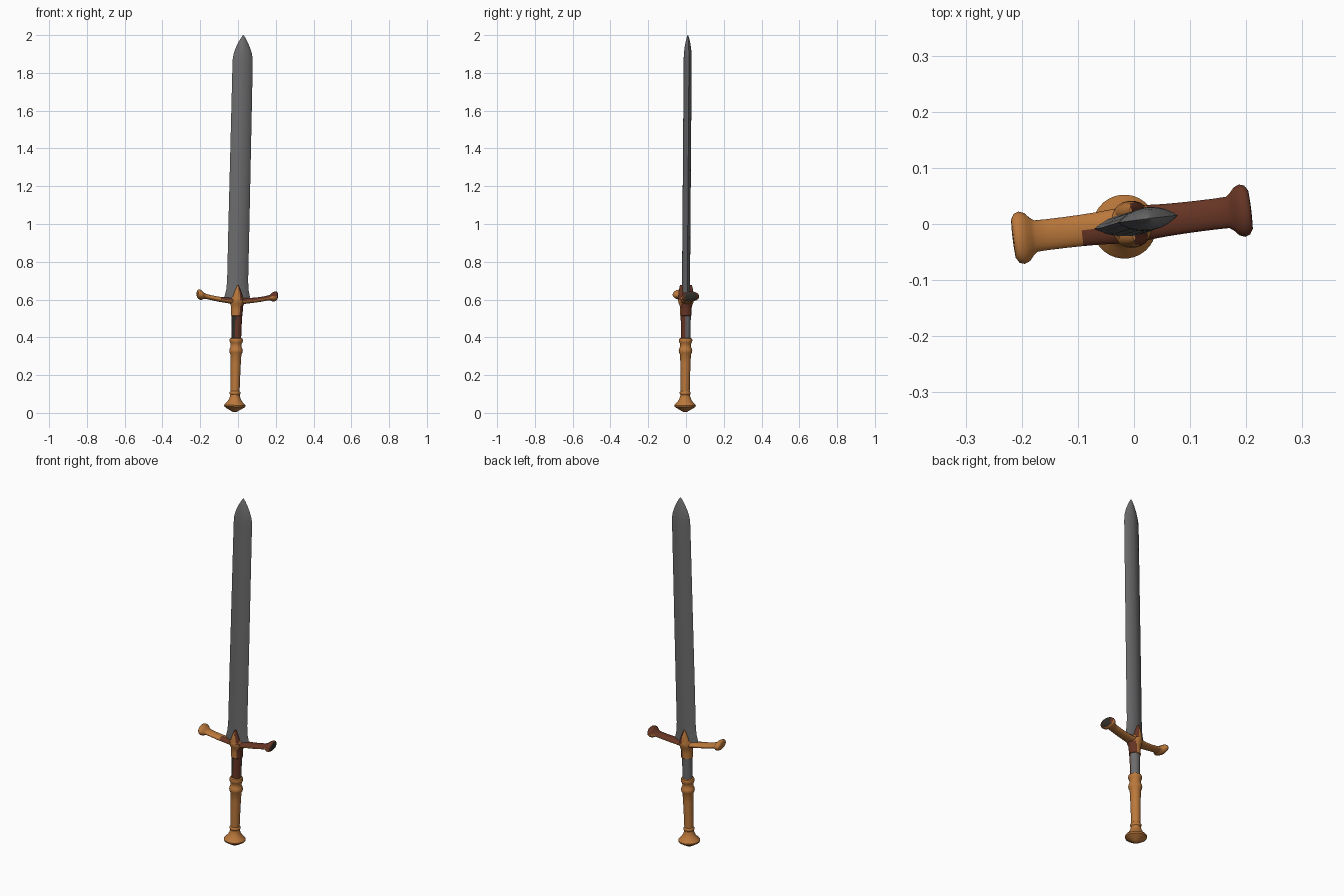
import bpy, bmesh, math
from mathutils import Matrix, Vector

if "Cube" in bpy.data.objects:
    bpy.data.objects.remove(bpy.data.objects["Cube"])

# Whole sword leans slightly and is turned about its axis
LEAN = (Matrix.Translation((-0.018, -0.005, 0.004)) @ Matrix.Rotation(0.023, 4, 'Y')
        @ Matrix.Rotation(-0.0075, 4, 'X') @ Matrix.Rotation(math.radians(7), 4, 'Z'))


def material(name, r, g, b):
    m = bpy.data.materials.new(name)
    m.diffuse_color = (r, g, b, 1)
    m.use_nodes = True
    m.node_tree.nodes["Principled BSDF"].inputs["Base Color"].default_value = m.diffuse_color
    return m


STEEL = material("steel_grey", 0.15, 0.15, 0.155)
BRONZE = material("orange_bronze", 0.50, 0.19, 0.045)
RUST = material("dark_rust", 0.135, 0.036, 0.018)
SOOT = material("dark_soot", 0.03, 0.028, 0.022)


def loft(name, rings, mats, rule=None, angle=40):
    """Join closed rings of points with faces and cap the ends."""
    bm = bmesh.new()
    loops = [[bm.verts.new(p) for p in ring] for ring in rings]
    n = len(loops[0])
    for a, b in zip(loops, loops[1:]):
        for i in range(n):
            j = (i + 1) % n
            bm.faces.new((a[i], a[j], b[j], b[i]))
    bm.faces.new(loops[0][::-1])
    bm.faces.new(loops[-1])
    bmesh.ops.recalc_face_normals(bm, faces=bm.faces[:])
    bm.normal_update()
    for f in bm.faces:
        f.smooth = True
        if rule:
            f.material_index = rule(f.calc_center_median(), f.normal)
    bm.transform(LEAN)
    me = bpy.data.meshes.new(name)
    bm.to_mesh(me)
    bm.free()
    me.set_sharp_from_angle(angle=math.radians(angle))
    for m in mats:
        me.materials.append(m)
    ob = bpy.data.objects.new(name, me)
    bpy.context.collection.objects.link(ob)
    return ob


def ellipse_z(z, rx, ry, cy=0.0, n=32):
    return [Vector((rx * math.cos(t), cy + ry * math.sin(t), z))
            for t in (2 * math.pi * i / n for i in range(n))]


# Blade: lens section, flared base, rounded shoulders and a point
half_section = [(1, 0), (0.85, 0.3), (0.62, 0.66), (0.38, 0.86), (0.15, 0.97)]
quarter = half_section + [(0, 1)]
section = (quarter + [(-x, y) for x, y in half_section[::-1]]
           + [(-x, -y) for x, y in quarter[1:]]
           + [(x, -y) for x, y in half_section[:0:-1]])
blade_profile = [(0.585, 0.066, 0.021), (0.615, 0.067, 0.021), (0.65, 0.059, 0.021),
                 (0.70, 0.056, 0.021), (1.0, 0.056, 0.021), (1.4, 0.055, 0.021),
                 (1.84, 0.054, 0.021), (1.875, 0.053, 0.021), (1.90, 0.048, 0.020),
                 (1.93, 0.038, 0.017), (1.96, 0.024, 0.012), (1.985, 0.010, 0.006),
                 (1.996, 0.001, 0.001)]
loft("blade", [[Vector((x * w, y * t, z)) for x, y in section]
               for z, w, t in blade_profile], [STEEL], angle=50)

# Handle with turned rings and a flared pommel
handle_profile = [(0.0, 0.008), (0.008, 0.022), (0.02, 0.043), (0.028, 0.055), (0.036, 0.057),
                  (0.043, 0.052), (0.055, 0.040), (0.07, 0.031), (0.085, 0.026),
                  (0.092, 0.025), (0.098, 0.029), (0.105, 0.029), (0.111, 0.024),
                  (0.18, 0.025), (0.26, 0.027), (0.305, 0.029), (0.315, 0.034),
                  (0.325, 0.036), (0.335, 0.034), (0.345, 0.029), (0.362, 0.029),
                  (0.37, 0.034), (0.382, 0.036), (0.39, 0.033), (0.393, 0.025)]
loft("handle", [ellipse_z(z, r, r) for z, r in handle_profile], [BRONZE])


# Ricasso below the guard: steel with a stained front
def ricasso_rule(c, n):
    if n.y > -0.25:
        return 0
    return 1 if c.x > -0.008 else 2


ricasso_profile = [(0.385, 0.026), (0.42, 0.026), (0.46, 0.027), (0.49, 0.028), (0.52, 0.029)]
loft("ricasso", [ellipse_z(z, r, r * 0.95) for z, r in ricasso_profile],
     [STEEL, RUST, SOOT], ricasso_rule)


# Collar and hub of the guard
def collar_rule(c, n):
    return 1 if n.x > 0.45 and c.z < 0.572 else 0


collar_profile = [(0.508, 0.027, 0.026), (0.512, 0.031, 0.030), (0.54, 0.031, 0.030),
                  (0.562, 0.033, 0.032), (0.575, 0.037, 0.038), (0.59, 0.039, 0.042),
                  (0.605, 0.036, 0.042), (0.615, 0.028, 0.036)]
loft("collar", [ellipse_z(*p) for p in collar_profile], [BRONZE, RUST], collar_rule)

# Pointed langets lying on both faces of the blade
for side, label in ((-1, "front"), (1, "back")):
    rings = [ellipse_z(z, rx, ry, side * 0.023, 16) for z, rx, ry in
             ((0.595, 0.029, 0.019), (0.62, 0.024, 0.018), (0.645, 0.015, 0.015),
              (0.665, 0.006, 0.011), (0.674, 0.002, 0.007))]
    loft(label + "_langet", rings, [BRONZE, RUST],
         lambda c, n: 1 if n.x > 0.2 else 0)


# Crossguard: curved bar with flared oval ends, stained on the top of one arm
def guard_rule(c, n):
    if c.x > 0.18 and n.x > 0.75:
        return 2 if c.x > 0.205 and abs(c.y) < 0.025 else 1
    if n.z > 0.2 and (c.x > 0.02 or (c.x > -0.08 and c.y < 0)):
        return 1
    return 0


half_guard = [(0.0, 0.033, 0.019), (0.03, 0.031, 0.017), (0.06, 0.029, 0.0145),
              (0.09, 0.028, 0.0135), (0.12, 0.0275, 0.013), (0.15, 0.0275, 0.013),
              (0.172, 0.028, 0.014), (0.180, 0.034, 0.018), (0.188, 0.043, 0.024),
              (0.198, 0.047, 0.027), (0.207, 0.044, 0.025), (0.213, 0.034, 0.019),
              (0.214, 0.015, 0.008)]
stations = [(-x, w, h) for x, w, h in half_guard[:0:-1]] + half_guard
guard_rings = []
for x, w, h in stations:
    z = 0.589 + 0.72 * x * x
    guard_rings.append([Vector((x, w * math.cos(t), z + h * math.sin(t)))
                        for t in (2 * math.pi * i / 24 for i in range(24))])
loft("crossguard", guard_rings, [BRONZE, RUST, SOOT], guard_rule, 55)
